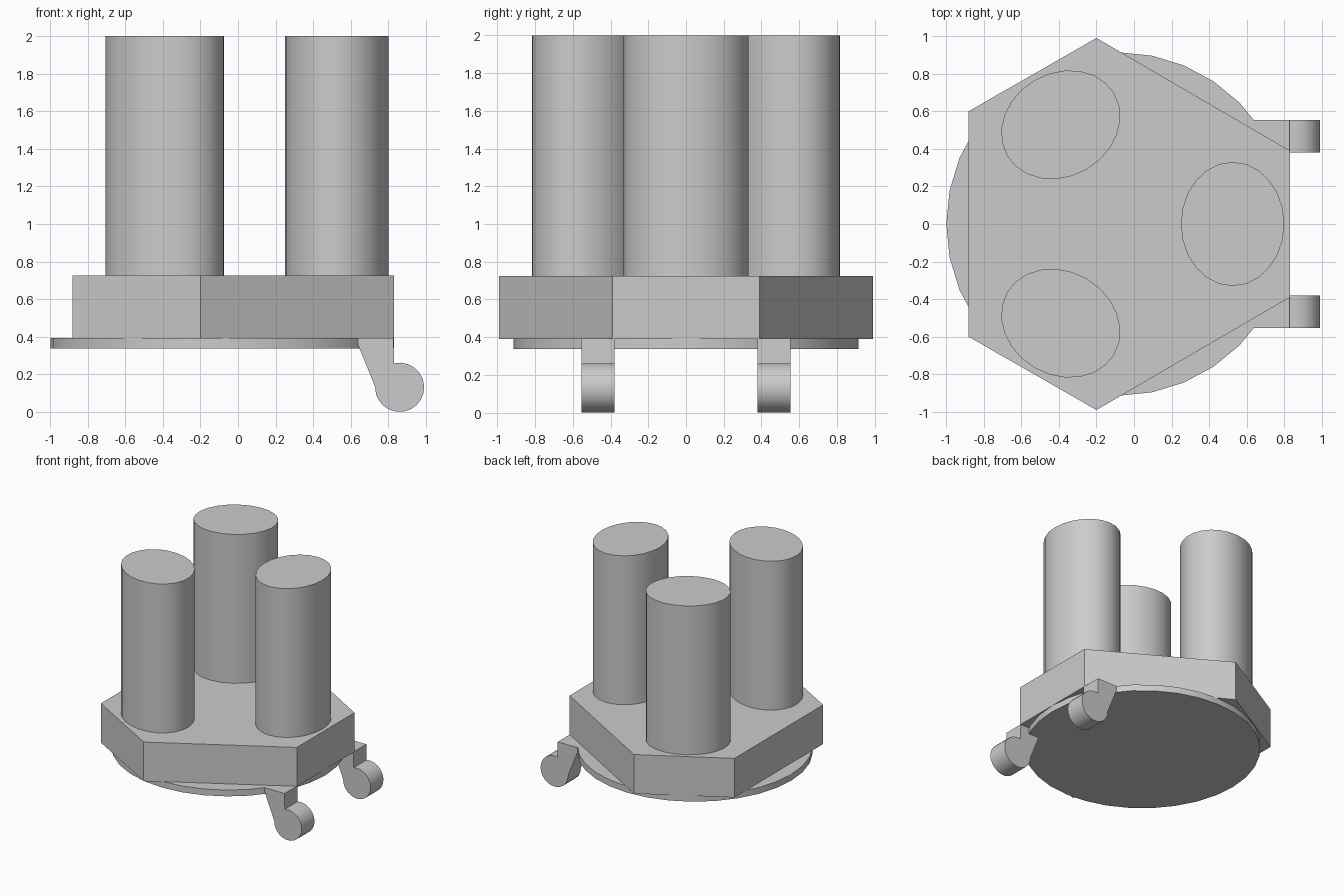
import bpy
import math
from mathutils import Matrix, Vector

cube = bpy.data.objects.get("Cube")
if cube:
    bpy.data.objects.remove(cube, do_unlink=True)

grey = bpy.data.materials.new("plain grey")
grey.use_nodes = True
colour = (0.6, 0.6, 0.6, 1)
grey.diffuse_color = colour
grey.node_tree.nodes["Principled BSDF"].inputs["Base Color"].default_value = colour

AXIS_X = -0.085  # centre line shared by plate, disc and posts


def extrude(name, outline, offset):
    """Solid prism from a closed 3D outline pushed along offset."""
    n = len(outline)
    verts = [Vector(p) for p in outline]
    verts += [v + Vector(offset) for v in verts]
    faces = [tuple(range(n))[::-1], tuple(range(n, 2 * n))]
    faces += [(i, (i + 1) % n, (i + 1) % n + n, i + n) for i in range(n)]
    mesh = bpy.data.meshes.new(name)
    mesh.from_pydata(verts, [], faces)
    mesh.materials.append(grey)
    obj = bpy.data.objects.new(name, mesh)
    bpy.context.collection.objects.link(obj)
    bpy.ops.object.select_all(action="DESELECT")
    obj.select_set(True)
    bpy.context.view_layer.objects.active = obj
    bpy.ops.object.shade_smooth_by_angle(angle=math.radians(35))
    return obj


def ellipse(cx, rx, ry, z, sides):
    steps = [math.tau * i / sides for i in range(sides)]
    return [Vector((cx + rx * math.cos(a), ry * math.sin(a), z)) for a in steps]


# Six-sided plate with alternating short and long sides
half = [(0.83, 0.39), (-0.2, 0.99), (-0.88, 0.6)]
outline = half + [(x, -y) for x, y in reversed(half)]
extrude("hexagonal_plate", [(x, y, 0.39) for x, y in outline], (0, 0, 0.335))

# Thin round disc below the plate
extrude("base_disc", ellipse(AXIS_X, 0.914, 0.914, 0.338, 32), (0, 0, 0.054))

# Three oval posts spaced evenly around the centre line
for name, turn in (("left_post", 0), ("back_post", 120), ("front_post", 240)):
    spin = Matrix.Rotation(math.radians(turn), 3, "Z")
    ring = [spin @ p + Vector((AXIS_X, 0, 0)) for p in ellipse(0.61, 0.275, 0.33, 0.72, 24)]
    extrude(name, ring, (0, 0, 1.28))

# Two hooks with rounded ends
profile = [(0.64, 0.392), (0.64, 0.355), (0.73, 0.132)]
for i in range(1, 18):
    a = math.radians(180 + i * 283 / 17)
    profile.append((0.86 + 0.131 * math.cos(a), 0.131 + 0.131 * math.sin(a)))
profile += [(0.828, 0.392)]
for name, y in (("front_hook", -0.38), ("back_hook", 0.553)):
    extrude(name, [(x, y, z) for x, z in profile], (0, -0.173, 0))
